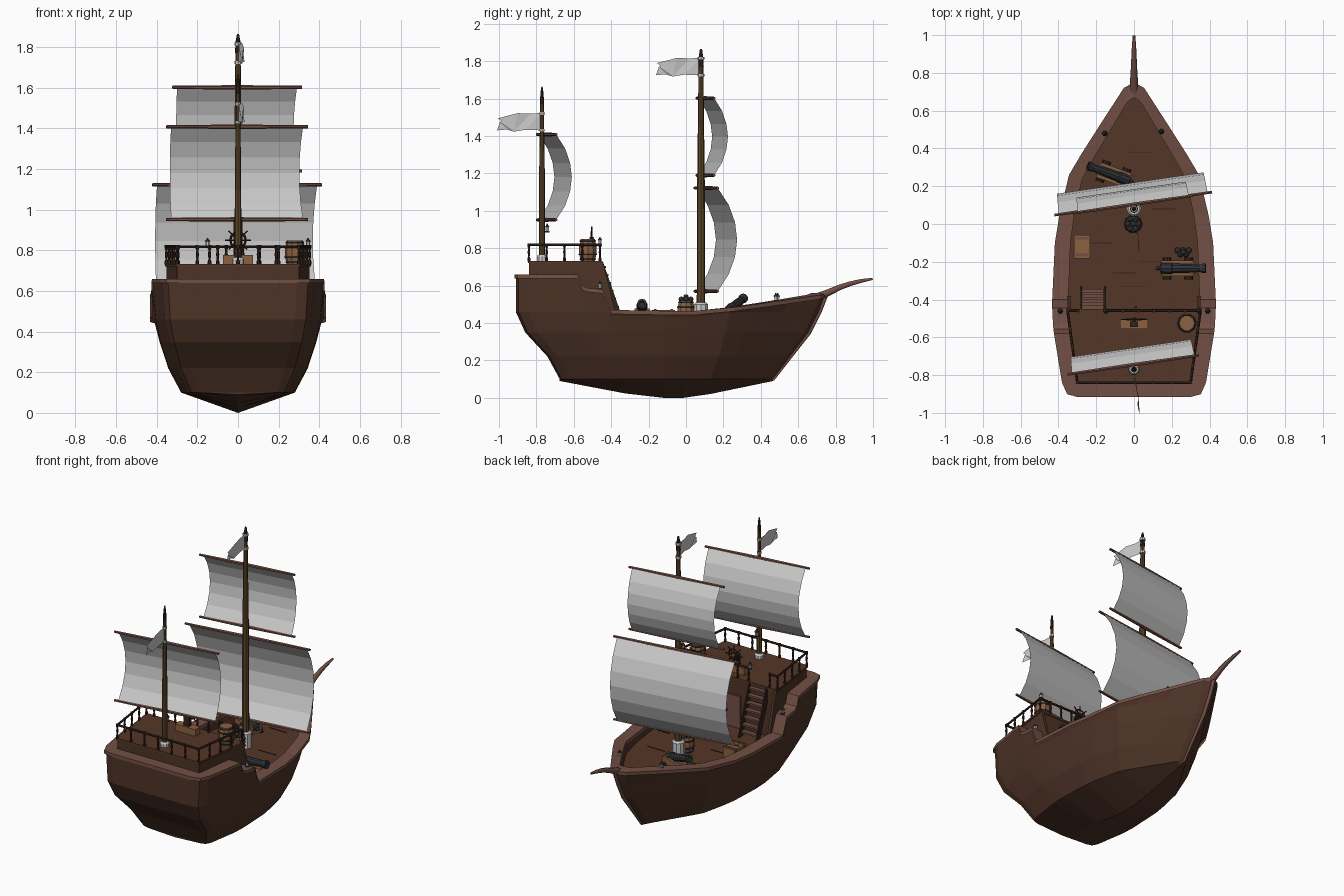
import bpy, bmesh, math
from mathutils import Matrix, Vector

if "Cube" in bpy.data.objects:
    bpy.data.objects.remove(bpy.data.objects["Cube"])

def mat(name, c):
    m = bpy.data.materials.new(name); m.diffuse_color = (*c, 1); return m
HULL, TRIM = mat("hull_wood", (.075, .033, .02)), mat("trim_wood", (.17, .08, .06))
DECK, MAST = mat("deck_wood", (.09, .037, .02)), mat("mast_wood", (.11, .06, .02))
CRATE, IRON = mat("crate_wood", (.26, .12, .05)), mat("iron", (.03, .034, .04))
DARK, GLASS = mat("dark_wood", (.035, .016, .01)), mat("glass", (.55, .7, .68))
T, R = Matrix.Translation, lambda a, ax: Matrix.Rotation(math.radians(a), 4, ax)

def finish(name, bm, m=None, M=None):
    bmesh.ops.remove_doubles(bm, verts=bm.verts, dist=1e-5)
    bmesh.ops.recalc_face_normals(bm, faces=bm.faces)
    if M: bm.transform(M)
    me = bpy.data.meshes.new(name); bm.to_mesh(me); bm.free()
    o = bpy.data.objects.new(name, me); bpy.context.collection.objects.link(o)
    if m: me.materials.append(m)
    return o

def box(name, c, s, m=None, M=None):
    bm = bmesh.new()
    bmesh.ops.create_cube(bm, size=1, matrix=T(c) @ Matrix.Diagonal((*s, 1)))
    return finish(name, bm, m, M)

def loft(name, rows, m=None, closed=False, mirror=False, M=None, caps=False):
    bm = bmesh.new()
    for sx in ((1, -1) if mirror else (1,)):
        vs = [[bm.verts.new((p[0] * sx, p[1], p[2])) for p in r] for r in rows]
        n = len(rows[0])
        for a, b in zip(vs, vs[1:]):
            for i in range(n if closed else n - 1):
                bm.faces.new((a[i], a[(i+1) % n], b[(i+1) % n], b[i]))
        if caps:
            bm.faces.new(vs[0]); bm.faces.new(vs[-1])
    return finish(name, bm, m, M)

def lathe(name, prof, m=None, M=None, n=10):
    rows = [[(r * math.cos(2*math.pi*k/n), r * math.sin(2*math.pi*k/n), z) for k in range(n)] for r, z in prof]
    return loft(name, rows, m, True, M=M, caps=True)

def rod(name, a, b, r, m=None, n=6, r2=None):
    a, b = Vector(a), Vector(b); d = b - a
    M = T(a) @ d.to_track_quat('Z', 'Y').to_matrix().to_4x4()
    return lathe(name, [(r, 0), (r if r2 is None else r2, d.length)], m, M, n)

def prism(name, pts, off, m=None):
    return loft(name, [pts, [tuple(Vector(p) + Vector(off)) for p in pts]], m, True, caps=True)

def ball(name, c, r, m):
    bm = bmesh.new(); bmesh.ops.create_icosphere(bm, subdivisions=2, radius=r, matrix=T(c))
    return finish(name, bm, m)

# Hull: rail line (y, half width, z) and waterlines (z, stern y, bow y, width factor)
RIM = [(-.91, 0, .66), (-.91, .29, .66), (-.895, .345, .66), (-.84, .372, .66), (-.58, .415, .66),
       (-.555, .418, .6), (-.53, .42, .588), (-.445, .424, .58), (-.40, .424, .47), (-.1, .41, .465),
       (.05, .385, .465), (.26, .335, .485), (.37, .27, .5), (.55, .155, .525), (.72, .045, .55), (.75, 0, .56)]
LEVELS = [(.46, -.91, .715, .965), (.35, -.86, .66, .91), (.22, -.74, .56, .81), (.10, -.675, .465, .66)]

def keel_z(y):
    if y < -.2: return .09 * (-.2 - y) / .475
    return max(0, .09 * (y - .03) / .435)

rows = [[(w, y, z) for y, w, z in RIM]]
for z, ys, yb, f in LEVELS:
    rows.append([(w * f, ys + (y + .91) / 1.66 * (yb - ys), min(z, rz - .03)) for y, w, rz in RIM])
rows.append([(0, p[1], keel_z(p[1])) for p in rows[-1]])
loft("hull", rows, HULL, mirror=True)

# Rail cap and inner bulwark
def inner(y, w):
    return w * .82, max(y, -.84) if y < .05 else .05 + (y - .05) * .62 / .7
IN = [inner(y, w) for y, w, z in RIM]
out = [(w + (.009 if w else 0), y - (.006 if y < -.89 else 0), z) for y, w, z in RIM]
loft("rail_cap", [[(w, y, z - .022) for w, y, z in out], out,
                  [(x, y, r[2]) for (x, y), r in zip(IN, RIM)],
                  [(x, y, r[2] - .022) for (x, y), r in zip(IN, RIM)]], TRIM, mirror=True)
loft("bulwark_inside", [[(x, y, r[2] - .02) for (x, y), r in zip(IN, RIM)], [(x, y, .40) for x, y in IN]], HULL, mirror=True)
loft("main_deck", [[(x, y, .405) for x, y in IN], [(0, y, .405) for x, y in IN]], DECK, mirror=True)
for k, (x, y) in enumerate([(-.18, -.1), (.1, -.2), (-.05, -.26), (.16, .08), (-.1, .12), (.03, .38), (0, -.33)]):
    box(f"plank_seam_{k}", (x, y, .406), (.13, .004, .004), DARK)

# Stem post and bowsprit
def spar(name, pts, depth):
    cu = bpy.data.curves.new(name, 'CURVE'); cu.dimensions = '3D'
    cu.bevel_depth, cu.bevel_resolution, cu.use_fill_caps = depth, 1, True
    s = cu.splines.new('POLY'); s.points.add(len(pts) - 1)
    for p, (y, z, r) in zip(s.points, pts):
        p.co, p.radius = (0, y, z, 1), r
    cu.materials.append(TRIM)
    bpy.context.collection.objects.link(bpy.data.objects.new(name, cu))
spar("stem_post", [(.465, .095, .6), (.56, .22, .8), (.66, .35, 1), (.715, .46, 1), (.75, .55, 1)], .012)
spar("bowsprit", [(.70, .54, 1.2), (.76, .562, 1.1), (.82, .59, .9), (.88, .611, .75), (.94, .626, .6), (.998, .636, .35)], .019)

# Quarterdeck, side wings and cabin front
def slab(name, z0, z1, g, m):
    prism(name, [(-.3-g, -.84-g, z0), (.3+g, -.84-g, z0), (.352+g, -.455+g, z0), (-.352-g, -.455+g, z0)], (0, 0, z1 - z0), m)
slab("cabin", .40, .72, 0, HULL)
slab("quarterdeck", .72, .733, .006, DECK)
for s in (-1, 1):
    prism("cabin_wing", [(s*.335, y, z) for y, z in [(-.46, .73), (-.445, .73), (-.38, .47), (-.38, .4), (-.46, .4)]], (s*.018, 0, 0), HULL)
box("cabin_door", (-.03, -.452, .51), (.11, .012, .21), TRIM)
ball("door_knob", (.01, -.442, .51), .007, IRON)
box("window_frame", (.17, -.452, .57), (.15, .012, .13), TRIM)
for i in range(3):
    for j in range(2):
        box("window_pane", (.125 + i*.045, -.446, .542 + j*.056), (.036, .008, .046), GLASS)

# Stairs
for i in range(7):
    box("stair_tread", (-.22, -.445 + i*.014, .70 - i*.043), (.115, .032, .012), TRIM)
for x in (-.283, -.157):
    prism("stair_stringer", [(x, -.46, .73), (x, -.445, .73), (x, -.33, .4), (x, -.37, .4), (x, -.46, .65)], (.008, 0, 0), DARK)

# Quarterdeck railing
def railing(a, b, n):
    a, b = Vector(a), Vector(b)
    rod("railing_top", a + Vector((0, 0, .088)), b + Vector((0, 0, .088)), .007, DARK)
    for k in range(n + 1):
        p = a.lerp(b, k / n)
        lathe("railing_post", [(.009, 0), (.009, .015), (.005, .025), (.008, .05), (.005, .07), (.009, .08), (.009, .095)], DARK, T(p), 6)
z = .73
railing((-.3, -.84, z), (.3, -.84, z), 6)
for s in (-1, 1): railing((s*.3, -.84, z), (s*.352, -.46, z), 4)
railing((-.14, -.46, z), (.352, -.46, z), 6)
railing((-.352, -.46, z), (-.295, -.46, z), 1)

# Masts with collars, rings and tips
def mast(tag, y, z0, top, r, collar, flag_z):
    lathe(tag + "_mast", [(r, z0), (r*.9, z0 + (top - z0)*.5), (r*.55, top - .08), (r*.3, top)], MAST, T((0, y, 0)), 8)
    lathe(tag + "_mast_tip", [(r*.65, top - .09), (r*.5, top - .03), (r*.2, top + .004)], DARK, T((0, y, 0)), 8)
    lathe(tag + "_collar", [(r*1.7, z0), (r*1.7, z0 + collar), (r*1.3, z0 + collar + .01)], None, T((0, y, 0)), 10)
    for d in (-.045, .045):
        lathe(tag + "_flag_ring", [(r*.8, -.007), (r*.8, .007)], None, T((0, y, flag_z + d)), 8)
    # tattered flag, slightly swung to one side
    pts = [(0, .048), (-.06, .045), (-.13, .047), (-.235, .02), (-.2, .008), (-.225, 0), (-.185, -.012),
           (-.24, -.045), (-.19, -.04), (-.15, -.052), (-.09, -.042), (0, -.045)]
    bm = bmesh.new()
    bm.faces.new([bm.verts.new((-u*.13 + .006*math.sin(u*40), u, v)) for u, v in pts])
    bmesh.ops.triangulate(bm, faces=bm.faces)
    finish(tag + "_flag", bm, None, T((0, y, flag_z)))
mast("main", .08, .40, 1.86, .023, .10, 1.77)
mast("mizzen", -.77, .73, 1.66, .017, .025, 1.475)

# Square sails between pairs of yards, swung around the mast
def sail(tag, y, z0, z1, half, bulge):
    M = T((-.004, y, 0)) @ R(8.3, 'Z')
    for zz in (z0, z1):
        lathe(tag + "_yard", [(.008, -half - .012), (.011, 0), (.008, half + .012)], TRIM, M @ T((0, 0, zz)) @ R(90, 'Y'), 6)
    rows = []
    for k in range(7):
        t = k / 6
        b = bulge * math.sin(math.pi * t) ** .8
        w = half - .012 - .006 * math.sin(math.pi * t)
        rows.append([(x, b + .004, z0 + (z1 - z0) * t) for x in (-w, w)])
    loft(tag + "_sail", rows, None, M=M)
sail("main_lower", .108, .57, 1.122, .41, .106)
sail("main_upper", .104, 1.19, 1.602, .31, .075)
sail("mizzen", -.745, .952, 1.408, .34, .085)

# Ship wheel on its stand
box("wheel_stand", (0, -.53, .755), (.15, .05, .045), CRATE)
box("wheel_post", (0, -.53, .79), (.04, .03, .12), DARK)
bm = bmesh.new(); W = T((0, -.505, .85)) @ R(90, 'X')
wheel = [[((.038 + .006*math.cos(b)) * math.cos(a), (.038 + .006*math.cos(b)) * math.sin(a), .006*math.sin(b))
          for b in (0, math.pi/2, math.pi, 1.5*math.pi)] for a in [k * math.pi / 6 for k in range(13)]]
bm.free(); loft("wheel_rim", wheel, DARK, True, M=W)
for k in range(8):
    a = k * math.pi / 4
    rod("wheel_spoke", (0, -.505, .85), (.065*math.cos(a), -.505, .85 + .065*math.sin(a)), .004, DARK, 5)
lathe("wheel_hub", [(.011, -.012), (.011, .012)], CRATE, W, 8)

# Barrels
def barrel(x, y, z, h, r):
    M = T((x, y, z))
    lathe("barrel", [(r*.8, 0), (r*.97, h*.3), (r, h*.5), (r*.97, h*.7), (r*.8, h)], CRATE, M, 10)
    for t, f in ((.08, .88), (.3, 1.0), (.7, 1.0), (.92, .88)):
        lathe("barrel_hoop", [(r*f, h*t - .005), (r*f + .002, h*t), (r*f, h*t + .005)], IRON, M, 10)
barrel(.28, -.525, .733, .115, .05)
barrel(-.005, 0, .405, .115, .048)
for k in range(7):
    a = k * math.pi / 3
    r = .029 if k < 6 else 0
    ball("shot", (-.005 + r*math.cos(a), r*math.sin(a), .527 + (.012 if k == 6 else 0)), .015, IRON)

# Cannons
def cannon(x, y, turn, tilt):
    M = T((x, y, .405)) @ R(turn, 'Z')
    for s in (-1, 1):
        box("carriage_cheek", (-.02, s*.033, .048), (.17, .016, .05), CRATE, M)
        for dx in (-.075, .04):
            lathe("carriage_wheel", [(.022, -.008), (.022, .008)], DARK, M @ T((dx, s*.05, .022)) @ R(90, 'X'), 8)
    box("carriage_bed", (-.02, 0, .03), (.18, .06, .018), CRATE, M)
    lathe("cannon_barrel", [(.006, -.135), (.012, -.125), (.009, -.115), (.03, -.105), (.031, -.05), (.027, -.045), (.024, .05),
                            (.02, .1), (.026, .115), (.026, .13), (.014, .13), (.012, .07)],
          IRON, M @ T((0, 0, .09)) @ R(90 - tilt, 'Y'), 10)
cannon(.25, -.235, 0, 4)
cannon(-.125, .265, 160, 17)
for k, (x, y, zz) in enumerate([(.23, -.14, 0), (.26, -.14, 0), (.29, -.14, 0), (.245, -.16, 0), (.275, -.16, 0), (.26, -.15, .024)]):
    ball(f"shot_pile_{k}", (x, y, .421 + zz), .016, IRON)

# Crates
def crate(x, y, z, sx, sy, sz):
    box("crate", (x, y, z + sz/2), (sx, sy, sz), CRATE)
    for s in (-1, 1):
        if sx < sy: box("crate_band", (x, y + s*sy*.35, z + sz/2), (sx + .008, .014, sz + .008), TRIM)
        else: box("crate_band", (x + s*sx*.35, y, z + sz/2), (.014, sy + .008, sz + .008), TRIM)
crate(-.275, -.12, .405, .085, .125, .065)

# Lanterns on rails and posts
for x, y, zz in [(-.155, .48, .515), (.145, .49, .515), (.39, -.46, .58), (-.39, -.46, .58), (-.15, -.46, .815), (.345, -.46, .815), (0, -.742, .885)]:
    M = T((x, y, zz))
    lathe("lantern_base", [(.014, 0), (.014, .008)], IRON, M, 6)
    lathe("lantern_glass", [(.009, .008), (.011, .028)], None, M, 6)
    lathe("lantern_cap", [(.015, .028), (.005, .04), (.003, .046)], IRON, M, 6)

for m in bpy.data.materials:
    if m.users and not m.is_grease_pencil:
        m.use_nodes = True
        m.node_tree.nodes["Principled BSDF"].inputs["Base Color"].default_value = m.diffuse_color
